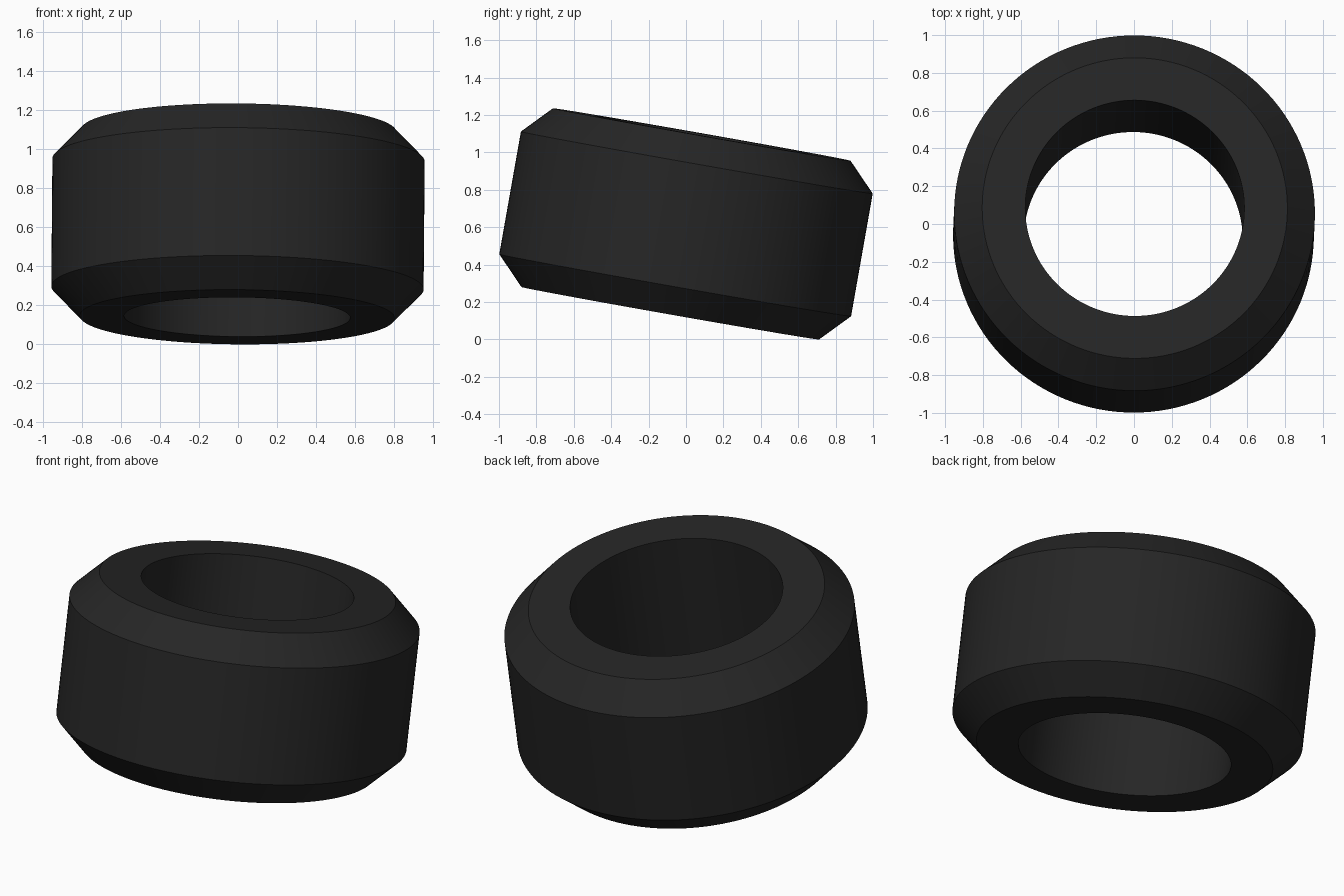
import bpy, bmesh, math
from mathutils import Matrix

if "Cube" in bpy.data.objects:
    bpy.data.objects.remove(bpy.data.objects["Cube"])

SEGMENTS = 128

# Flat black rubber
rubber = bpy.data.materials.new("black rubber")
rubber.diffuse_color = (0.019, 0.019, 0.019, 1.0)
rubber.use_nodes = True
rubber.node_tree.nodes["Principled BSDF"].inputs["Base Color"].default_value = rubber.diffuse_color

# Cross-section (radius, height): straight bore, flat sides, chamfered shoulders
profile = [(0.58, -0.485), (0.808, -0.485), (0.955, -0.333),
           (0.955, 0.333), (0.808, 0.485), (0.58, 0.485)]

# Revolve the closed section into a ring
bm = bmesh.new()
rings = []
for i in range(SEGMENTS):
    a = 2 * math.pi * i / SEGMENTS
    rings.append([bm.verts.new((r * math.cos(a), r * math.sin(a), z)) for r, z in profile])
n = len(profile)
for i in range(SEGMENTS):
    here, there = rings[i], rings[(i + 1) % SEGMENTS]
    for j in range(n):
        k = (j + 1) % n
        bm.faces.new((here[j], there[j], there[k], here[k]))
bmesh.ops.recalc_face_normals(bm, faces=bm.faces)

# Tilt: front edge raised, with a very slight lean to the right
tilt = Matrix.Rotation(math.radians(0.5), 4, 'Y') @ Matrix.Rotation(math.radians(-10), 4, 'X')
bm.transform(tilt)
lowest = min(v.co.z for v in bm.verts)
bm.transform(Matrix.Translation((0, 0, -lowest)))

mesh = bpy.data.meshes.new("tyre_ring")
bm.to_mesh(mesh)
bm.free()
mesh.materials.append(rubber)
tyre = bpy.data.objects.new("tyre_ring", mesh)
bpy.context.collection.objects.link(tyre)

# Smooth round the ring, sharp at the chamfers
bpy.context.view_layer.objects.active = tyre
tyre.select_set(True)
bpy.ops.object.shade_smooth_by_angle(angle=math.radians(30))
